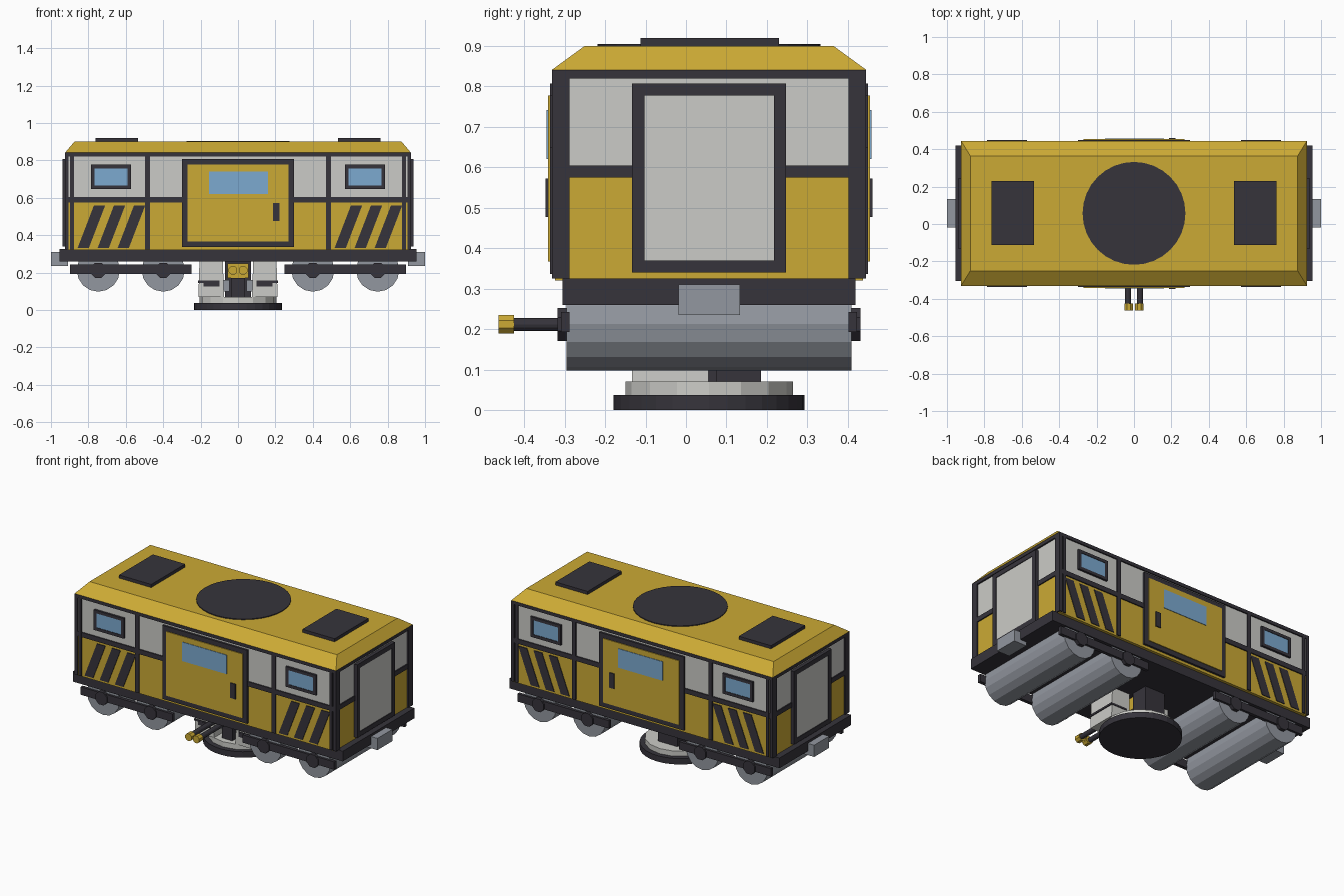
import bpy, bmesh, math
from mathutils import Matrix

if "Cube" in bpy.data.objects:
    bpy.data.objects.remove(bpy.data.objects["Cube"])

CY = 0.057  # middle of the carriage along y


def mat(name, rgb):
    m = bpy.data.materials.new(name)
    m.diffuse_color = (*rgb, 1)
    m.use_nodes = True
    m.node_tree.nodes["Principled BSDF"].inputs["Base Color"].default_value = m.diffuse_color
    return m


YELLOW = mat("yellow paint", (0.60, 0.40, 0.035))
WHITE = mat("off white", (0.60, 0.60, 0.57))
DARK = mat("dark trim", (0.037, 0.034, 0.044))
GREY = mat("wheel steel", (0.29, 0.31, 0.35))
BLUE = mat("window glass", (0.20, 0.40, 0.63))


def finish(name, bm, m):
    bmesh.ops.recalc_face_normals(bm, faces=bm.faces)
    me = bpy.data.meshes.new(name)
    bm.to_mesh(me)
    bm.free()
    me.materials.append(m)
    ob = bpy.data.objects.new(name, me)
    bpy.context.collection.objects.link(ob)
    return ob


def box(name, x0, x1, y0, y1, z0, z1, m, tx=0, ty=0):
    """Box between limits; tx and ty pull the top edges inward."""
    bm = bmesh.new()
    bmesh.ops.create_cube(bm, size=1)
    for v in bm.verts:
        top = v.co.z > 0
        v.co.x = x0 + tx * top if v.co.x < 0 else x1 - tx * top
        v.co.y = y0 + ty * top if v.co.y < 0 else y1 - ty * top
        v.co.z = z1 if top else z0
    return finish(name, bm, m)


def cyl(name, x, y0, z, r, length, m, n=16, axis='Y', spin=0):
    """Cylinder starting at y0 along y, or at z upward when axis is Z."""
    bm = bmesh.new()
    bmesh.ops.create_cone(bm, cap_ends=True, segments=n, radius1=r, radius2=r, depth=length)
    bm.transform(Matrix.Rotation(spin, 4, 'Z'))
    if axis == 'Y':
        bm.transform(Matrix.Translation((x, y0 + length / 2, z)) @ Matrix.Rotation(math.pi / 2, 4, 'X'))
    else:
        bm.transform(Matrix.Translation((x, y0, z + length / 2)))
    return finish(name, bm, m)


def side(name, s, x0, x1, z0, z1, d0, d1, m):
    """Plate on a long side, between depths d0 and d1 from the middle."""
    ys = sorted((CY + s * d0, CY + s * d1))
    return box(name, x0, x1, *ys, z0, z1, m)


def end(name, s, y0, y1, z0, z1, d0, d1, m):
    return box(name, *sorted((s * d0, s * d1)), y0, y1, z0, z1, m)


def side_frame(name, s, x0, x1, z0, z1, t, d0, d1):
    side(name + "_left", s, x0, x0 + t, z0, z1, d0, d1, DARK)
    side(name + "_right", s, x1 - t, x1, z0, z1, d0, d1, DARK)
    side(name + "_top", s, x0 + t, x1 - t, z1 - t, z1, d0, d1, DARK)
    side(name + "_bottom", s, x0 + t, x1 - t, z0, z0 + t, d0, d1, DARK)


def stripe(s, x, m):
    """Slanted hazard stripe as a thin sheared plate."""
    ob = side("hazard_stripe", s, x, x + 0.06, 0.333, 0.56, 0.378, 0.384, m)
    for v in ob.data.vertices:
        if v.co.z > 0.4:
            v.co.x += 0.087


# Body shell, floor and roof
box("lower_body", -0.915, 0.915, CY - 0.38, CY + 0.38, 0.32, 0.59, YELLOW)
box("upper_body", -0.915, 0.915, CY - 0.38, CY + 0.38, 0.59, 0.83, WHITE)
box("chassis", -0.955, 0.955, CY - 0.362, CY + 0.362, 0.26, 0.325, DARK)
box("top_rail", -0.925, 0.925, CY - 0.388, CY + 0.388, 0.82, 0.841, DARK)
box("roof", -0.925, 0.925, CY - 0.388, CY + 0.388, 0.841, 0.9, YELLOW, 0.05, 0.081)
cyl("roof_disc", 0, CY, 0.895, 0.275, 0.01, DARK, 32, 'Z')

for s in (-1, 1):
    # Long sides: trim, door, windows, stripes
    side("waist_rail_left", s, -0.91, -0.29, 0.575, 0.605, 0.37, 0.387, DARK)
    side("waist_rail_right", s, 0.29, 0.91, 0.575, 0.605, 0.37, 0.387, DARK)
    side_frame("side_door_frame", s, -0.30, 0.30, 0.337, 0.807, 0.03, 0.37, 0.393)
    side("side_door", s, -0.27, 0.27, 0.367, 0.777, 0.37, 0.398, YELLOW)
    side("side_door_window", s, -0.155, 0.16, 0.62, 0.742, 0.39, 0.401, BLUE)
    side("side_door_handle", s, 0.187, 0.223, 0.477, 0.573, 0.39, 0.404, DARK)
    for h in (-1, 1):
        a, b = sorted((h * 0.905, h * 0.925))
        side("corner_post", s, a, b, 0.325, 0.82, 0.345, 0.388, DARK)
        a, b = sorted((h * 0.878, h * 0.897))
        side("edge_post", s, a, b, 0.325, 0.82, 0.37, 0.388, DARK)
        a, b = sorted((h * 0.47, h * 0.496))
        side("middle_post", s, a, b, 0.325, 0.82, 0.37, 0.388, DARK)
        a, b = sorted((h * 0.572, h * 0.786))
        side_frame("window_frame", s, a, b, 0.648, 0.777, 0.019, 0.37, 0.393)
        side("window_glass", s, a + 0.019, b - 0.019, 0.667, 0.758, 0.37, 0.39, BLUE)
        for i in range(3):
            stripe(s, (-0.857 if h < 0 else 0.517) + i * 0.107, DARK)
        # Bogie beam
        a, b = sorted((h * 0.248, h * 0.897))
        side("bogie_beam", s, a, b, 0.193, 0.243, 0.345, 0.366, DARK)

    # Carriage ends: trim, doorway, coupler, roof hatch
    end("end_rail", s, CY - 0.36, CY + 0.36, 0.575, 0.605, 0.9, 0.922, DARK)
    end("end_door_left_jamb", s, CY - 0.19, CY - 0.16, 0.34, 0.807, 0.9, 0.937, DARK)
    end("end_door_right_jamb", s, CY + 0.16, CY + 0.19, 0.34, 0.807, 0.9, 0.937, DARK)
    end("end_door_lintel", s, CY - 0.16, CY + 0.16, 0.777, 0.807, 0.9, 0.937, DARK)
    end("end_door_threshold", s, CY - 0.16, CY + 0.16, 0.34, 0.37, 0.9, 0.937, DARK)
    end("end_door", s, CY - 0.16, CY + 0.16, 0.37, 0.777, 0.9, 0.933, WHITE)
    end("coupler", s, CY - 0.076, CY + 0.076, 0.235, 0.31, 0.91, 1.0, GREY)
    end("roof_hatch", s, -0.113, 0.23, 0.89, 0.92, 0.535, 0.763, DARK)

# Wheel rollers with axle caps
for x in (-0.747, -0.4, 0.4, 0.747):
    cyl("wheel_roller", x, CY - 0.352, 0.213, 0.115, 0.704, GREY, 16)
    for s in (-1, 1):
        y = CY - 0.374 if s < 0 else CY + 0.348
        cyl("axle_cap", x, y, 0.212, 0.044, 0.026, DARK, 8, spin=math.pi / 8)

# Turntable under the floor
cyl("turntable_base", 0, CY, 0, 0.236, 0.038, DARK, 32, 'Z')
cyl("turntable_ring", 0, CY, 0.038, 0.207, 0.033, WHITE, 16, 'Z')
box("rear_mount", -0.07, 0.07, 0.075, 0.185, 0.07, 0.265, DARK)
for s in (-1, 1):
    a, b = sorted((s * 0.075, s * 0.212))
    box("side_pod", a, b, -0.133, 0.055, 0.07, 0.262, WHITE, 0.006)
    a, b = sorted((s * 0.1, s * 0.215))
    box("pod_band", a, b, -0.137, 0.058, 0.145, 0.157, DARK)
    a, b = sorted((s * 0.1, s * 0.185))
    box("pod_slot", a, b, -0.138, -0.13, 0.125, 0.15, DARK)
    a, b = sorted((s * 0.045, s * 0.08))
    box("pod_bracket", a, b, -0.06, 0.04, 0.1, 0.16, GREY)
    # Twin barrels
    cyl("barrel", s * 0.031, -0.43, 0.212, 0.016, 0.36, DARK, 12)
    cyl("muzzle", s * 0.027, -0.463, 0.212, 0.0245, 0.038, YELLOW, 8, spin=math.pi / 8)
box("barrel_housing", -0.057, 0.057, -0.1, 0.075, 0.172, 0.25, YELLOW)
box("barrel_pedestal", -0.037, 0.037, -0.11, 0.075, 0.07, 0.172, DARK)
